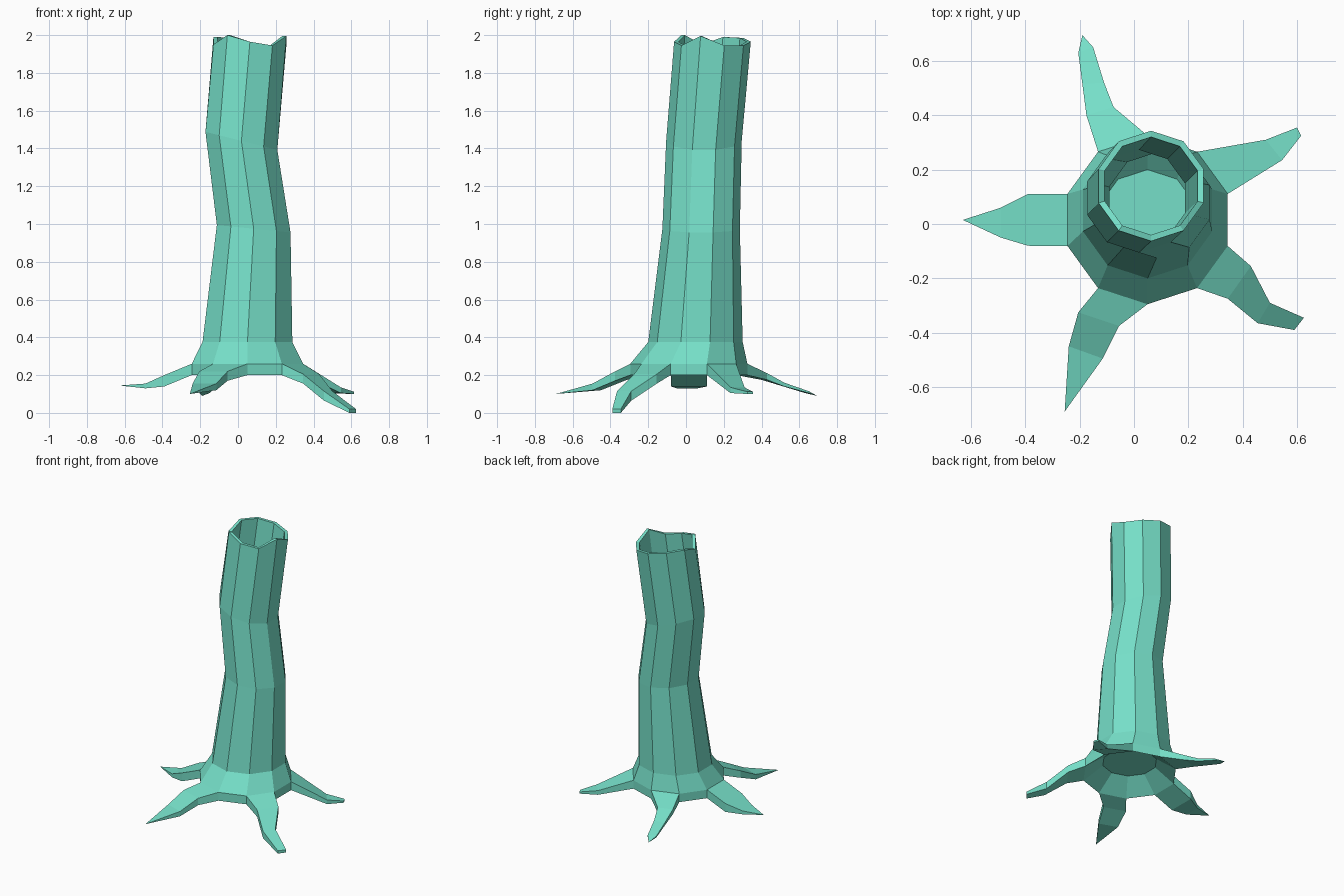
import bpy, bmesh
from math import sin, cos, radians

if "Cube" in bpy.data.objects:
    bpy.data.objects.remove(bpy.data.objects["Cube"])

N = 10
bark = bpy.data.materials.new("bark")
bark.diffuse_color = (0.18, 0.74, 0.58, 1)
bark.use_nodes = True
bark.node_tree.nodes["Principled BSDF"].inputs["Base Color"].default_value = bark.diffuse_color


def ring(cx, cy, r, z, tilt=0):
    """Ten-sided ring with a corner pointing along +y, optionally tilted along x."""
    pts = []
    for i in range(N):
        a = radians(18 + 36 * i)
        x = cx + r * cos(a)
        pts.append((x, cy + r * sin(a), z + tilt * (x - cx)))
    return pts


def loft(name, loops, cap_start=True, cap_end=True):
    """Skin a list of equal loops with flat quads; a one-point last loop makes a tip."""
    bm = bmesh.new()
    rows = [[bm.verts.new(p) for p in lp] for lp in loops]
    for lo, hi in zip(rows, rows[1:]):
        n = len(lo)
        for i in range(n):
            j = (i + 1) % n
            if len(hi) == 1:
                bm.faces.new((lo[i], lo[j], hi[0]))
            else:
                bm.faces.new((lo[i], lo[j], hi[j], hi[i]))
    if cap_start:
        bm.faces.new(rows[0][::-1])
    if cap_end and len(rows[-1]) > 2:
        bm.faces.new(rows[-1])
    bmesh.ops.recalc_face_normals(bm, faces=bm.faces)
    me = bpy.data.meshes.new(name)
    bm.to_mesh(me)
    bm.free()
    me.materials.append(bark)
    ob = bpy.data.objects.new(name, me)
    bpy.context.collection.objects.link(ob)
    return ob


# Hollow trunk: recessed underside, bent outer wall, jagged rim, inner wall, floor
bends = [(0.05, 0.05, 0.25, 0.375, 0),
         (0.083, 0.08, 0.205, 0.975, -0.1),
         (0.018, 0.095, 0.2, 1.44, -0.25)]
jag = [1.945, 1.945, 1.965, 1.985, 1.99, 1.95, 2.0, 1.965, 1.945, 1.995]


def rim(r):
    return [(x, y, h) for (x, y, _), h in zip(ring(0.063, 0.14, r, 0), jag)]


trunk = [ring(0.05, 0.015, 0.18, 0.295), ring(0.05, 0.015, 0.31, 0.2),
         ring(0.05, 0.015, 0.31, 0.26)]
trunk += [ring(*b) for b in bends]
trunk += [rim(0.203), rim(0.18)]
trunk += [ring(cx, cy, r - 0.022, z, t) for cx, cy, r, z, t in bends[::-1]]
trunk += [ring(0.05, 0.015, 0.185, 0.31)]
loft("trunk", trunk)


# Roots: each grows from one side face of the trunk foot.
# Sections are (left x, y, right x, y, top z, bottom z), followed by a tip point.
foot = ring(0.05, 0.015, 0.31, 0)
roots = {
    "right_back_root": (0, [(0.545, 0.235, 0.485, 0.31, 0.135, 0.105),
                            (0.615, 0.325, 0.60, 0.355, 0.112, 0.1)], None),
    "back_root": (2, [(-0.075, 0.43, -0.175, 0.40, 0.21, 0.175),
                      (-0.11, 0.52, -0.19, 0.515, 0.16, 0.14),
                      (-0.15, 0.65, -0.205, 0.63, 0.115, 0.105)],
                  (-0.19, 0.695, 0.09)),
    "left_root": (4, [(-0.39, 0.11, -0.39, -0.08, 0.2, 0.14),
                      (-0.49, 0.06, -0.49, -0.05, 0.155, 0.13)],
                  (-0.63, 0.015, 0.145)),
    "front_root": (6, [(-0.205, -0.325, -0.055, -0.375, 0.22, 0.17),
                       (-0.24, -0.45, -0.115, -0.495, 0.155, 0.12)],
                   (-0.255, -0.69, 0.1)),
    "right_front_root": (8, [(0.345, -0.275, 0.43, -0.155, 0.205, 0.155),
                             (0.455, -0.365, 0.50, -0.29, 0.115, 0.065),
                             (0.59, -0.39, 0.625, -0.345, 0.02, 0.0)], None),
}
for name, (i, sections, tip) in roots.items():
    a, b = foot[i], foot[(i + 1) % N]
    loops = []
    for ax, ay, bx, by, top, bot in [(*a[:2], *b[:2], 0.26, 0.2)] + sections:
        loops.append([(ax, ay, top), (bx, by, top), (bx, by, bot), (ax, ay, bot)])
    if tip:
        loops.append([tip])
    loft(name, loops, cap_start=False)
